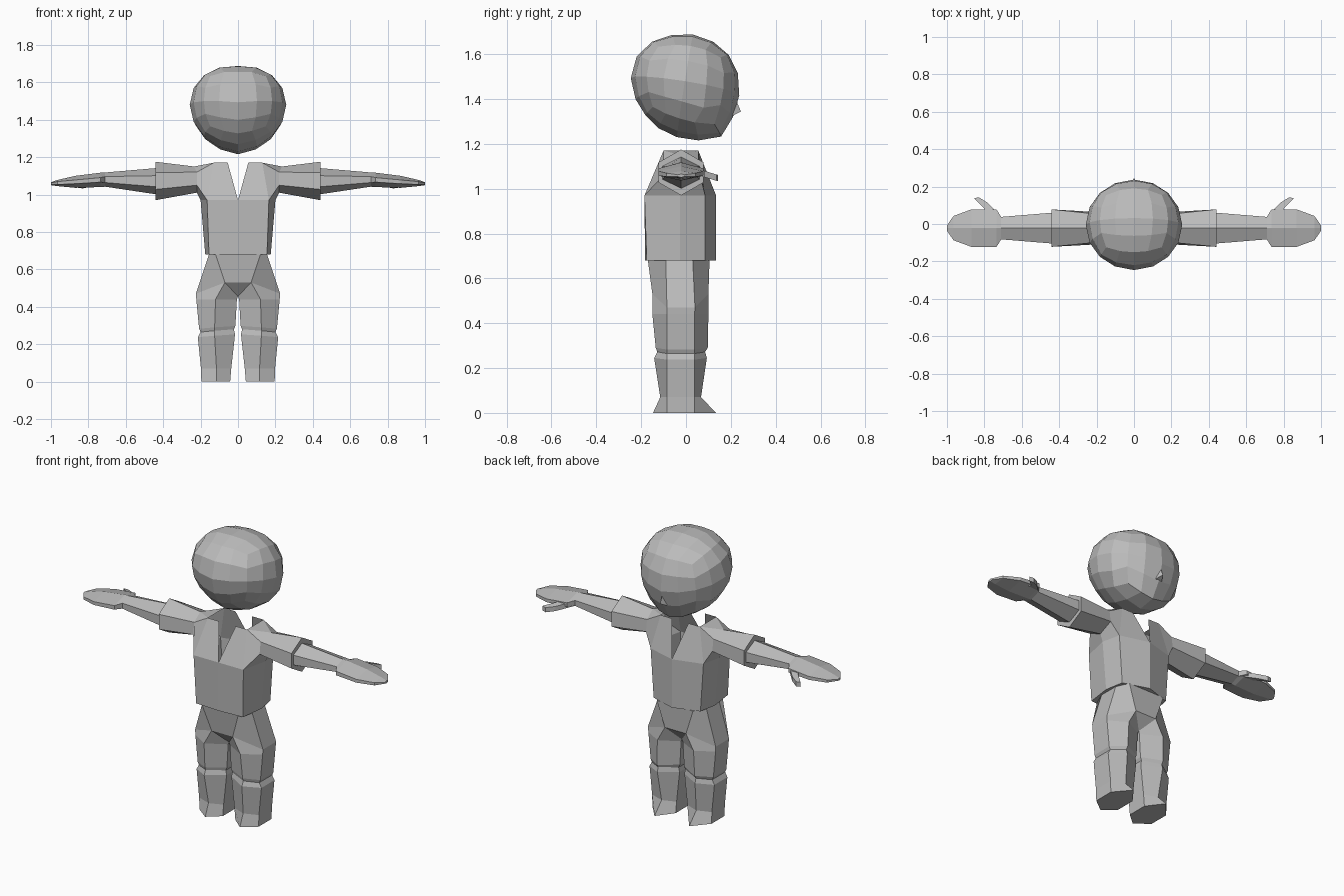
import bpy, bmesh, math
from mathutils import Vector

if "Cube" in bpy.data.objects:
    bpy.data.objects.remove(bpy.data.objects["Cube"])

GREY = bpy.data.materials.new("plain grey")
GREY.diffuse_color = (0.5, 0.5, 0.5, 1)
GREY.use_nodes = True
GREY.node_tree.nodes["Principled BSDF"].inputs["Base Color"].default_value = GREY.diffuse_color


def finish(name, bm, mirror=False):
    """Turn a bmesh into a flat-shaded object, optionally mirrored over x."""
    if mirror:
        geo = bm.verts[:] + bm.edges[:] + bm.faces[:]
        bmesh.ops.mirror(bm, geom=geo, axis='X', merge_dist=0.0005)
        bmesh.ops.remove_doubles(bm, verts=bm.verts[:], dist=0.0005)
    bmesh.ops.recalc_face_normals(bm, faces=bm.faces[:])
    me = bpy.data.meshes.new(name)
    bm.to_mesh(me)
    bm.free()
    me.materials.append(GREY)
    ob = bpy.data.objects.new(name, me)
    bpy.context.collection.objects.link(ob)
    return ob


def ring(bm, pts):
    return [bm.verts.new(p) for p in pts]


def bridge(bm, a, b, closed=True):
    n = len(a)
    for i in range(n if closed else n - 1):
        j = (i + 1) % n
        bm.faces.new((a[i], a[j], b[j], b[i]))


def arm_hex(x, hw, top, bottom, side, yc=-0.022):
    """Six-sided arm section: ridge, two front, keel, two back points."""
    mid = (top + bottom) / 2
    u, d = mid + side, mid - side
    return [(x, yc, top), (x, yc - hw, u), (x, yc - hw, d),
            (x, yc, bottom), (x, yc + hw, d), (x, yc + hw, u)]


# ---- Shirt: torso, open V neck, sleeves
bm = bmesh.new()
low = ring(bm, [(0, -.183, .68), (.155, -.175, .68), (.175, -.027, .68),
                (.155, .085, .68), (0, .134, .68)])
chest = ring(bm, [(0, -.185, .97), (.165, -.185, .97), (.2, -.027, .97),
                  (.175, .085, .97), (0, .134, .97)])
bridge(bm, low, chest, False)
bm.faces.new(low)
n0, n1, m1, m0 = ring(bm, [(.055, -.1, 1.17), (.13, -.1, 1.17),
                           (.13, .055, 1.17), (.055, .055, 1.17)])
root = ring(bm, [(.235, -.022, 1.15), (.22, -.10, 1.12), (.22, -.11, 1.05),
                 (.22, -.022, 1.01), (.22, .065, 1.05), (.22, .055, 1.12)])
cuff = ring(bm, arm_hex(.44, .1, 1.175, .97, .045))
bridge(bm, root, cuff)
bm.faces.new(cuff)
for f in ((chest[0], chest[1], n1, n0), (chest[1], root[2], root[1], n1),
          (chest[1], chest[2], root[3], root[2]), (n1, root[1], root[0]),
          (n1, root[0], m1), (m1, root[0], root[5]),
          (chest[3], m1, root[5], root[4]),
          (chest[2], chest[3], root[4], root[3]),
          (chest[3], chest[4], m0, m1)):
    bm.faces.new(f)
finish("shirt", bm, True)

# ---- Forearms and mitten hands
bm = bmesh.new()
secs = [(.43, .083, 1.142, 1.0, .03), (.71, .06, 1.118, 1.042, .016),
        (.735, .1, 1.117, 1.04, .012), (.87, .1, 1.1, 1.036, .01),
        (.965, .065, 1.078, 1.045, .008), (1.0, .014, 1.066, 1.05, .004)]
rings = [ring(bm, arm_hex(*s)) for s in secs]
for a, b in zip(rings, rings[1:]):
    bridge(bm, a, b)
bm.faces.new(rings[0])
bm.faces.new(rings[-1])
finish("arms_and_hands", bm, True)

# ---- Thumbs: a bent slab dropping towards the tip
bm = bmesh.new()
outline = [(.70, .02), (.725, .055), (.785, .115), (.83, .143), (.855, .137),
           (.80, .083), (.80, .05)]
drop = lambda y: 1.095 - .3 * max(0, y - .03)
up = ring(bm, [(x, y, drop(y)) for x, y in outline])
dn = ring(bm, [(x, y, drop(y) - .028) for x, y in outline])
bridge(bm, up, dn)
bm.faces.new(up)
bm.faces.new(dn)
finish("thumbs", bm, True)

# ---- Trousers: pelvis, six-sided legs, feet
bm = bmesh.new()
waist = ring(bm, [(0, -.17, .68), (.12, -.17, .68), (.155, -.09, .68),
                  (.155, .03, .68), (.12, .105, .68), (0, .105, .68)])
hip = ring(bm, [(.07, -.15, .53), (.225, -.085, .47), (.225, .04, .47),
                (.07, .1, .53), (0, .04, .455), (0, -.085, .455)])
c0, c1 = ring(bm, [(0, -.15, .53), (0, .1, .53)])
bridge(bm, waist[1:5], hip[:4], False)
for f in ((waist[0], waist[1], hip[0], c0), (waist[4], waist[5], c1, hip[3]),
          (c0, hip[0], hip[5]), (c0, hip[5], hip[4], c1), (c1, hip[4], hip[3]),
          waist):
    bm.faces.new(f)
prev = hip
# height, inner x, outer x, front tip y, back tip y, ridge x
for z, xi, xo, yf, yb, xr in ((.44, .006, .223, -.15, .1, .12),
                              (.29, .014, .208, -.135, .097, .125),
                              (.272, .022, .2, -.128, .085, .125),
                              (.245, .016, .215, -.142, .093, .125),
                              (.07, .036, .198, -.115, .067, .115),
                              (0, .042, .196, -.147, .134, .115)):
    t = .015 if .2 < z < .3 else 0      # slanted knee crease
    cur = ring(bm, [(xr, yf, z), (xo, -.085, z - t / 2), (xo, .038, z - t / 2),
                    (xr, yb, z), (xi, .038, z + t / 2), (xi, -.085, z + t / 2)])
    bridge(bm, prev, cur)
    prev = cur
bm.faces.new(prev)
finish("trousers", bm, True)

# ---- Head: quad sphere reshaped to a leaning side profile
CY, CZ = -.005, 1.455
profile = [(-.03, 1.688), (-.183, 1.634), (-.24, 1.554), (-.245, 1.473),
           (-.196, 1.353), (-.125, 1.272), (.018, 1.223), (.098, 1.214),
           (.174, 1.241), (.214, 1.34), (.237, 1.487), (.205, 1.576),
           (.103, 1.665)]
polar = sorted((math.atan2(z - CZ, y - CY), math.hypot(y - CY, z - CZ))
               for y, z in profile)
polar = [(polar[-1][0] - math.tau, polar[-1][1])] + polar + \
        [(polar[0][0] + math.tau, polar[0][1])]


def radius(a):
    for (a0, r0), (a1, r1) in zip(polar, polar[1:]):
        if a0 <= a <= a1:
            return r0 + (r1 - r0) * (a - a0) / (a1 - a0)
    return .24


bm = bmesh.new()
bmesh.ops.create_cube(bm, size=2)
bmesh.ops.subdivide_edges(bm, edges=bm.edges[:], cuts=3, use_grid_fill=True)
tilt = math.radians(-9)
for v in bm.verts:
    p = Vector([math.tan(c * math.pi / 4 * .93) for c in v.co]).normalized()
    a = math.atan2(p.z, p.y) + tilt
    a = (a + math.pi) % math.tau - math.pi
    h = math.hypot(p.y, p.z) * radius(a)
    v.co = (p.x * .258, CY + h * math.cos(a),
            CZ + .025 * abs(p.x) + h * math.sin(a))
finish("head", bm)

# ---- Nose: small wedge
bm = bmesh.new()
top, tip, left, right, back = ring(bm, [(0, .222, 1.4), (0, .245, 1.344),
                                        (-.022, .208, 1.325),
                                        (.022, .208, 1.325), (0, .19, 1.34)])
for f in ((top, left, tip), (top, tip, right), (tip, left, right),
          (top, back, left), (top, right, back), (left, back, right)):
    bm.faces.new(f)
finish("nose", bm)
